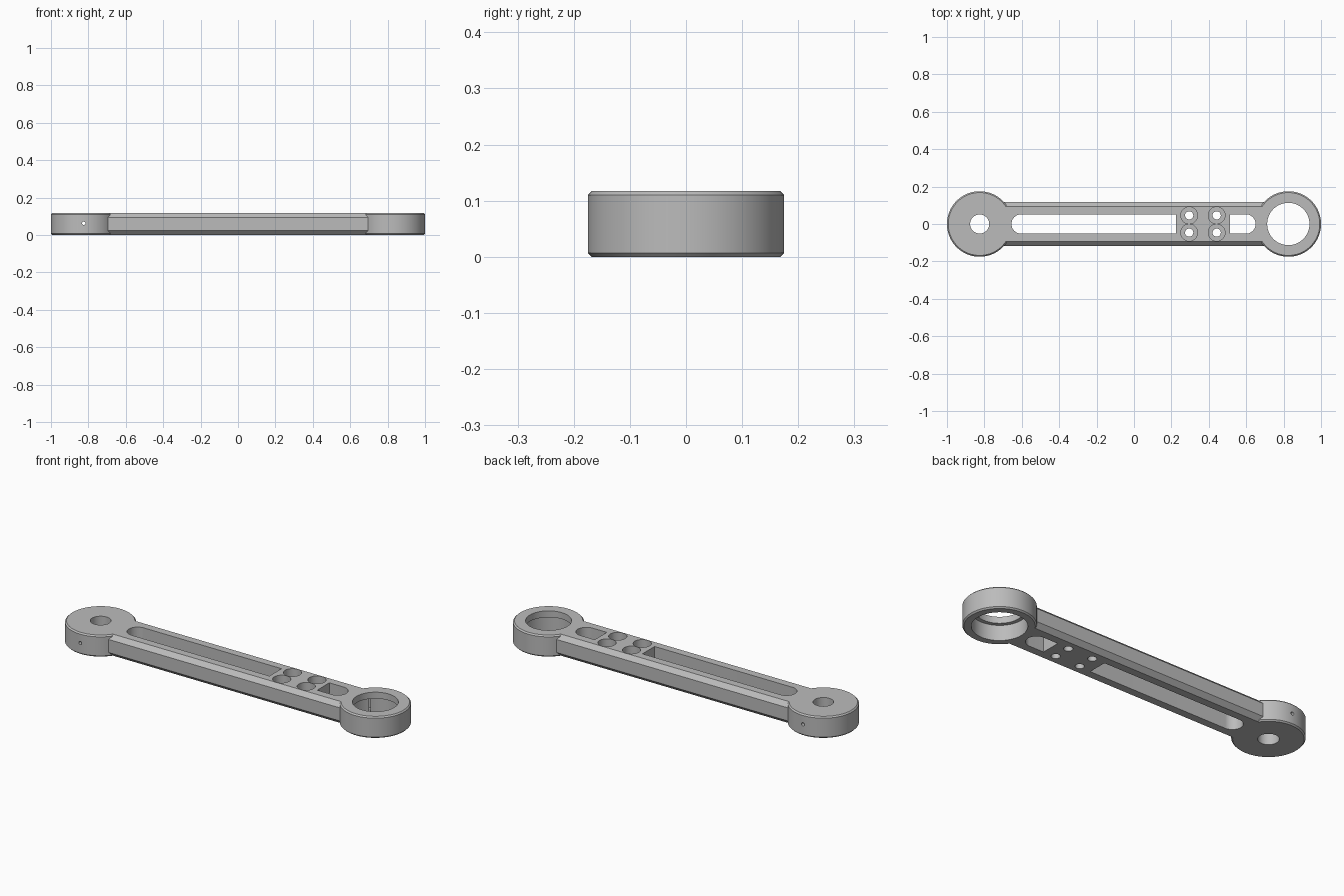
import bpy, bmesh, math
from mathutils import Matrix

if "Cube" in bpy.data.objects:
    bpy.data.objects.remove(bpy.data.objects["Cube"])

H = 0.117        # overall thickness
END_X = 0.825    # centre of each end boss
BOSS_R = 0.175
HALF_W = 0.117   # half width of the arm

metal = bpy.data.materials.new("grey metal")
metal.use_nodes = True
GREY = (0.5, 0.5, 0.5, 1)
metal.diffuse_color = GREY
metal.node_tree.nodes["Principled BSDF"].inputs["Base Color"].default_value = GREY


def prism(name, outline, depth, matrix):
    """Extrude a flat outline along its local z, then place it."""
    bm = bmesh.new()
    face = bm.faces.new([bm.verts.new((u, v, 0)) for u, v in outline])
    top = bmesh.ops.extrude_face_region(bm, geom=[face])["geom"]
    verts = [g for g in top if isinstance(g, bmesh.types.BMVert)]
    bmesh.ops.translate(bm, verts=verts, vec=(0, 0, depth))
    bm.transform(matrix)
    bmesh.ops.recalc_face_normals(bm, faces=bm.faces)
    return finish(name, bm)


def finish(name, bm):
    mesh = bpy.data.meshes.new(name)
    bm.to_mesh(mesh)
    bm.free()
    mesh.materials.append(metal)
    obj = bpy.data.objects.new(name, mesh)
    bpy.context.collection.objects.link(obj)
    return obj


def arc(x, y, r, start, end, n):
    step = (end - start) / n
    return [(x + r * math.cos(start + i * step), y + r * math.sin(start + i * step))
            for i in range(n + 1)]


def cylinder(name, x, y, r, z0, z1, n=96):
    circle = arc(x, y, r, 0, 2 * math.pi, n)[:-1]
    return prism(name, circle, z1 - z0, Matrix.Translation((0, 0, z0)))


def chamfered_boss(name, x):
    boss = cylinder(name, x, 0, BOSS_R, 0, H, 128)
    bm = bmesh.new()
    bm.from_mesh(boss.data)
    rims = [e for e in bm.edges if abs(e.verts[0].co.z - e.verts[1].co.z) < 1e-5]
    bmesh.ops.bevel(bm, geom=rims, offset=0.007, segments=1, affect='EDGES')
    bm.to_mesh(boss.data)
    bm.free()
    return boss


def combine(body, other, operation):
    mod = body.modifiers.new(operation.lower(), 'BOOLEAN')
    mod.operation, mod.solver, mod.object = operation, 'EXACT', other
    bpy.context.view_layer.objects.active = body
    bpy.ops.object.modifier_apply(modifier=mod.name)
    bpy.data.objects.remove(other)


# Arm: chamfered bar along x
C = 0.023
section = [(-HALF_W, C), (-HALF_W + C, 0), (HALF_W - C, 0), (HALF_W, C),
           (HALF_W, H - C), (HALF_W - C, H), (-HALF_W + C, H), (-HALF_W, H - C)]
along_x = Matrix(((0, 0, 1, -0.8), (1, 0, 0, 0), (0, 1, 0, 0), (0, 0, 0, 1)))
body = prism("link_arm", section, 1.6, along_x)

# End bosses
combine(body, chamfered_boss("shaft_boss", -END_X), 'UNION')
combine(body, chamfered_boss("bearing_boss", END_X), 'UNION')

# Slots: round at the outer end, square at the inner end
LOW, HIGH, R = -0.1, 0.3, 0.052
down = Matrix.Translation((0, 0, LOW))
half = math.pi / 2
long_slot = arc(-0.655 + R, 0, R, half, 3 * half, 24) + [(0.225, -R), (0.225, R)]
short_slot = arc(0.65 - R, 0, R, -half, half, 24) + [(0.512, R), (0.512, -R)]
cutters = [prism("long_slot", long_slot, HIGH - LOW, down),
           prism("short_slot", short_slot, HIGH - LOW, down)]

# Shaft hole, bearing bore and its wider seat from below
cutters += [cylinder("shaft_hole", -END_X, 0, 0.051, LOW, HIGH),
            cylinder("bearing_bore", END_X, 0, 0.113, LOW, HIGH),
            cylinder("bearing_seat", END_X, 0, 0.133, LOW, 0.082)]

# Four counterbored screw holes
for x in (0.295, 0.442):
    for y in (-0.046, 0.046):
        cutters += [cylinder("screw_hole", x, y, 0.022, LOW, HIGH, 32),
                    cylinder("screw_head_recess", x, y, 0.045, 0.047, HIGH, 48)]

# Set screw hole crossing the shaft boss from front to back
pin = arc(0, 0, 0.009, 0, 2 * math.pi, 24)[:-1]
cross = Matrix.Translation((-END_X, 0.25, 0.062)) @ Matrix.Rotation(half, 4, 'X')
cutters.append(prism("set_screw_hole", pin, 0.5, cross))

for cutter in cutters:
    combine(body, cutter, 'DIFFERENCE')

# Smooth round walls, crisp edges
bpy.ops.object.select_all(action='DESELECT')
body.select_set(True)
bpy.context.view_layer.objects.active = body
bpy.ops.object.shade_smooth_by_angle(angle=math.radians(30))
